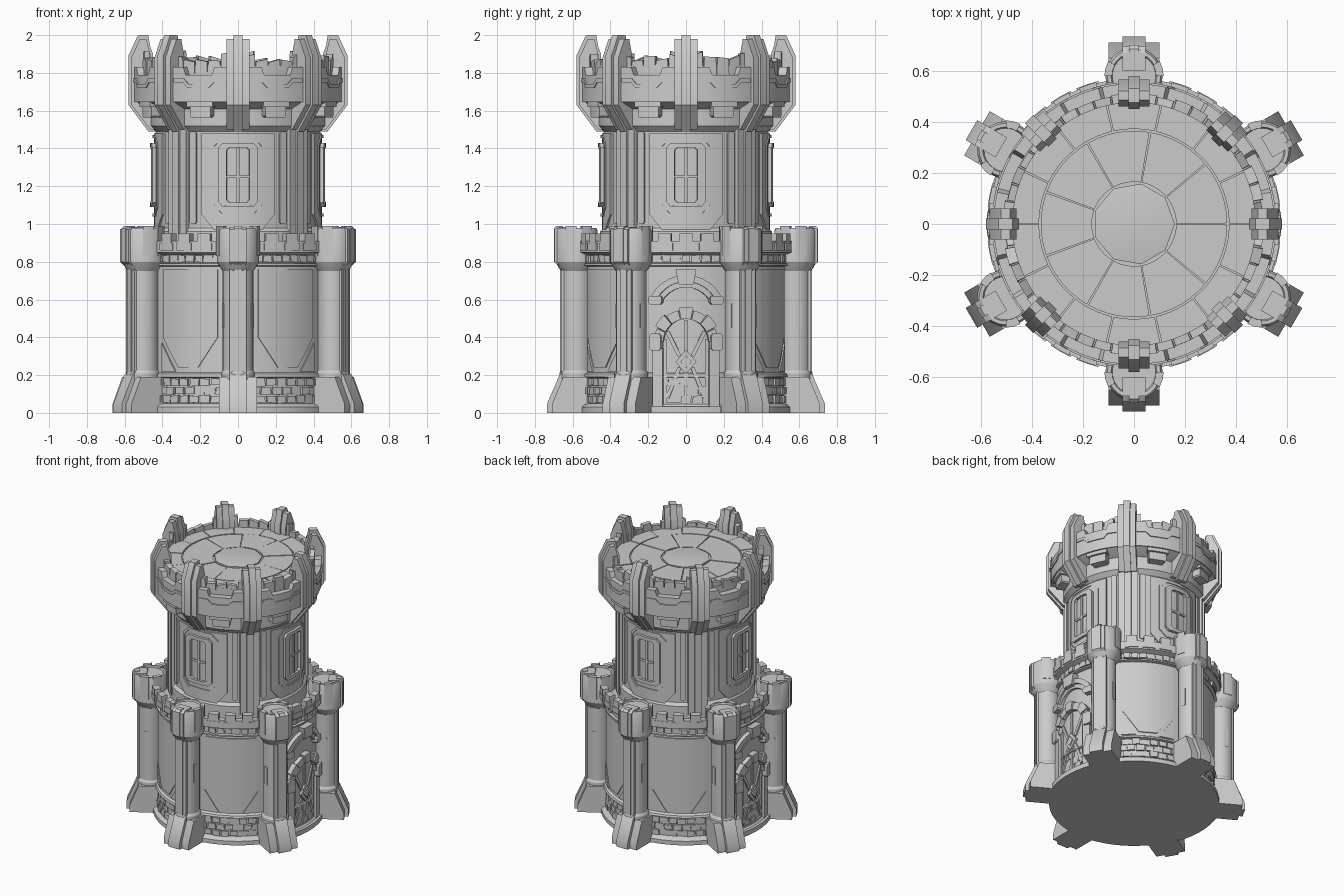
import bpy, bmesh, random
from math import sin, cos, pi, radians, ceil
from mathutils import Vector

random.seed(4)
CARD = [0, 90, 180, 270]
SIX = [30 + 60 * i for i in range(6)]
EIGHT = [45 * i for i in range(8)]


def finish(name, bm, angle=28):
    bmesh.ops.recalc_face_normals(bm, faces=bm.faces[:])
    me = bpy.data.meshes.new(name)
    bm.to_mesh(me)
    bm.free()
    ob = bpy.data.objects.new(name, me)
    bpy.context.collection.objects.link(ob)
    bpy.ops.object.select_all(action='DESELECT')
    ob.select_set(True)
    bpy.context.view_layer.objects.active = ob
    bpy.ops.object.shade_smooth_by_angle(angle=radians(angle))
    return ob


def merge(bm, b):
    tmp = bpy.data.meshes.new("tmp")
    b.to_mesh(tmp)
    b.free()
    bm.from_mesh(tmp)
    bpy.data.meshes.remove(tmp)


def wrap(bm, az, pts, r0, r1):
    """Outline (u, z) bent round the tower axis, thick from radius r0 to r1."""
    b = bmesh.new()
    f = b.faces.new([b.verts.new((u, 0, z)) for u, z in pts])
    ext = bmesh.ops.extrude_face_region(b, geom=[f])['geom']
    for v in ext:
        if isinstance(v, bmesh.types.BMVert):
            v.co.y = 1
    bmesh.ops.triangulate(b, faces=b.faces[:])
    us = [p[0] for p in pts]
    n = ceil((max(us) - min(us)) / 0.045)
    for i in range(1, n):
        u = min(us) + (max(us) - min(us)) * i / n
        bmesh.ops.bisect_plane(b, geom=b.verts[:] + b.edges[:] + b.faces[:],
                               plane_co=(u, 0, 0), plane_no=(1, 0, 0), dist=1e-5)
    for v in b.verts:
        a, r = radians(az) + v.co.x / r1, r0 + (r1 - r0) * v.co.y
        v.co = (r * cos(a), r * sin(a), v.co.z)
    bmesh.ops.recalc_face_normals(b, faces=b.faces[:])
    merge(bm, b)


def slab(bm, az, pts, width):
    """Radial profile (r, z) extruded sideways, centred on the azimuth."""
    a = radians(az)
    d, t = Vector((cos(a), sin(a), 0)), Vector((-sin(a), cos(a), 0))
    rows = [[bm.verts.new(d * r + t * s * width / 2 + Vector((0, 0, z))) for r, z in pts] for s in (-1, 1)]
    bm.faces.new(rows[0])
    bm.faces.new(rows[1][::-1])
    for i in range(len(pts)):
        j = (i + 1) % len(pts)
        bm.faces.new((rows[0][i], rows[1][i], rows[1][j], rows[0][j]))


def lathe(bm, prof, seg=96, c=(0, 0)):
    """Revolve an (r, z) profile; r = 0 at the ends closes it."""
    rings = [[bm.verts.new((c[0] + r * cos(2 * pi * i / seg), c[1] + r * sin(2 * pi * i / seg), z))
              for i in range(seg)] for r, z in prof]
    for p, q in zip(rings, rings[1:]):
        for i in range(seg):
            j = (i + 1) % seg
            bm.faces.new((p[i], p[j], q[j], q[i]))
    bm.faces.new(rings[0])
    bm.faces.new(rings[-1])


def box(u0, u1, z0, z1, c=0):
    """Rectangle outline with optional chamfered corners."""
    if not c:
        return [(u0, z0), (u1, z0), (u1, z1), (u0, z1)]
    return [(u0 + c, z0), (u1 - c, z0), (u1, z0 + c), (u1, z1 - c),
            (u1 - c, z1), (u0 + c, z1), (u0, z1 - c), (u0, z0 + c)]


def frame(bm, az, o, i, r0, r1):
    """Border between two matching outlines."""
    for k in range(len(o)):
        j = (k + 1) % len(o)
        wrap(bm, az, [o[k], o[j], i[j], i[k]], r0, r1)


def arc(r, cz, a0, a1, n=10):
    return [(r * cos(radians(a0 + (a1 - a0) * i / n)), cz + r * sin(radians(a0 + (a1 - a0) * i / n)))
            for i in range(n + 1)]


def bar(bm, az, p, q, w, r0, r1):
    """Thin strip between two (u, z) points."""
    p, q = Vector(p), Vector(q)
    s = (q - p).orthogonal().normalized() * w / 2
    wrap(bm, az, [tuple(p - s), tuple(q - s), tuple(q + s), tuple(p + s)], r0, r1)


def stones(bm, r, z0, z1, rows, n, depth=0.018):
    """Band of rough stones with random width and depth."""
    h = (z1 - z0) / rows
    for k in range(rows):
        for i in range(n):
            w = 2 * pi * r / n
            j = lambda: random.uniform(0, 0.007)
            wrap(bm, 360 * (i + 0.5 * k) / n, [(-w / 2 + j(), z0 + k * h + j()), (w / 2 - j(), z0 + k * h + j()),
                 (w / 2 - j(), z0 + k * h + h - j()), (-w / 2 + j(), z0 + k * h + h - j())],
                 r - 0.02, r + random.uniform(0.2, 1) * depth)


# Lower drum with plinth and terrace
bm = bmesh.new()
lathe(bm, [(0.56, 0), (0.56, 0.03), (0.545, 0.045), (0.525, 0.05), (0.525, 0.185), (0.545, 0.19), (0.54, 0.205),
           (0.525, 0.215), (0.525, 0.775), (0.545, 0.78), (0.545, 0.79), (0.53, 0.795), (0.53, 0.835),
           (0.57, 0.85), (0.57, 0.91), (0.53, 0.91), (0.53, 0.87), (0.40, 0.87)])
finish("lower_drum", bm)

# Rough stone friezes
bm = bmesh.new()
stones(bm, 0.525, 0.05, 0.185, 3, 56)
stones(bm, 0.53, 0.795, 0.838, 1, 64)
finish("stone_friezes", bm)

# Terrace merlons and chamfered wall panels
bm = bmesh.new()
for az in range(0, 360, 60):
    for d in (-11.5, 0, 11.5):
        wrap(bm, az + d, box(-0.035, 0.035, 0.90, 0.95), 0.53, 0.574)
        wrap(bm, az + d, box(-0.045, 0.045, 0.86, 0.90), 0.53, 0.577)
    if az % 180:
        wrap(bm, az, [(-0.17, 0.40), (-0.06, 0.24), (0.06, 0.24), (0.17, 0.40), (0.17, 0.76), (-0.17, 0.76)], 0.5, 0.532)
        for s in (-1, 1):
            wrap(bm, az, [(s * 0.18, 0.22), (s * 0.08, 0.22), (s * 0.18, 0.37)], 0.5, 0.532)
finish("terrace_merlons_and_panels", bm)

# Six corner turrets
bm = bmesh.new()
for az in SIX:
    c = (0.58 * cos(radians(az)), 0.58 * sin(radians(az)))
    lathe(bm, [(0.09, 0), (0.09, 0.21), (0.081, 0.225), (0.081, 0.75), (0.095, 0.77), (0.112, 0.80), (0.112, 0.965),
               (0.104, 0.98), (0.09, 0.98), (0.085, 0.97)], 28, c)
finish("turrets", bm)

# Turret feet, ribs and cap clasps
bm = bmesh.new()
for az in SIX:
    slab(bm, az, [(0.48, 0), (0.71, 0), (0.71, 0.045), (0.65, 0.19), (0.48, 0.19)], 0.2)
    slab(bm, az, [(0.48, 0), (0.735, 0), (0.735, 0.05), (0.67, 0.20), (0.66, 0.21), (0.48, 0.21)], 0.09)
    slab(bm, az, [(0.58, 0.2), (0.666, 0.2), (0.666, 0.77), (0.7, 0.80), (0.7, 0.975), (0.685, 0.99), (0.65, 0.99), (0.65, 0.96), (0.58, 0.96)], 0.04)
    slab(bm, az, [(0.6, 0.2), (0.659, 0.2), (0.659, 0.77), (0.695, 0.80), (0.695, 0.97), (0.67, 0.985), (0.6, 0.985)], 0.09)
    a = radians(az)
    for s in (-1, 1):
        # small arrow slits on the shaft sides and raised cap blocks
        for k, z0, z1, rr in ((75, 0.45, 0.58, 0.084), (75, 0.83, 0.99, 0.116), (120, 0.83, 0.99, 0.116)):
            b = bmesh.new()
            wrap(b, az + s * k, box(-0.014, 0.014, z0, z1) if rr < 0.1 else box(-0.03, 0.03, z0, z1), rr - 0.03, rr)
            bmesh.ops.translate(b, verts=b.verts[:], vec=(0.58 * cos(a), 0.58 * sin(a), 0))
            merge(bm, b)
finish("turret_feet_and_ribs", bm)

# Two arched doorways on opposite sides
door, arch = bmesh.new(), bmesh.new()
for az in (0, 180):
    leaf = [(-0.125, 0.03), (0.125, 0.03)] + arc(0.125, 0.375, 0, 180)
    wrap(door, az, leaf, 0.5, 0.532)
    wrap(arch, az, box(-0.19, 0.19, 0, 0.035), 0.5, 0.575)
    for s in (-1, 1):
        wrap(arch, az, box(min(s * 0.125, s * 0.18), max(s * 0.125, s * 0.18), 0.03, 0.34), 0.5, 0.56)
        wrap(arch, az, box(min(s * 0.135, s * 0.2), max(s * 0.135, s * 0.2), 0.33, 0.42, 0.012), 0.5, 0.575)
        wrap(arch, az, box(min(s * 0.13, s * 0.205), max(s * 0.13, s * 0.205), 0.575, 0.62, 0.01), 0.5, 0.565)
        bar(door, az, (s * 0.035, 0.3), (s * 0.10, 0.43), 0.02, 0.5, 0.542)
        bar(door, az, (s * 0.035, 0.24), (s * 0.10, 0.08), 0.02, 0.5, 0.542)
        bar(door, az, (s * 0.113, 0.03), (s * 0.113, 0.39), 0.022, 0.5, 0.542)
    bar(door, az, (0, 0.03), (0, 0.49), 0.02, 0.5, 0.54)
    bar(door, az, (-0.12, 0.045), (0.12, 0.045), 0.02, 0.5, 0.542)
    wrap(door, az, [(-0.055, 0.27), (0, 0.205), (0.055, 0.27), (0, 0.335)], 0.5, 0.548)
    wrap(door, az, [(-0.03, 0.27), (0, 0.235), (0.03, 0.27), (0, 0.305)], 0.5, 0.556)
    for i in range(7):  # voussoirs
        a0, a1 = 180 * i / 7 + 1, 180 * (i + 1) / 7 - 1
        ro = 0.185 if i % 2 else 0.172
        wrap(arch, az, arc(0.122, 0.375, a0, a1, 3) + arc(ro, 0.375, a1, a0, 3), 0.5, 0.565 if i % 2 else 0.557)
    wrap(arch, az, arc(0.18, 0.515, 28, 152) + arc(0.215, 0.515, 152, 28), 0.5, 0.555)
    wrap(arch, az, arc(0.15, 0.515, 28, 152) + arc(0.18, 0.515, 152, 28), 0.5, 0.543)
    wrap(arch, az, [(-0.04, 0.68), (0.04, 0.68), (0.055, 0.76), (-0.055, 0.76)], 0.5, 0.572)
finish("door_leaves", door)
finish("door_arches", arch)

# Upper drum flaring into the crown
bm = bmesh.new()
lathe(bm, [(0.43, 0.86), (0.455, 0.865), (0.455, 0.96), (0.436, 0.98), (0.436, 1.49), (0.465, 1.52), (0.465, 1.61),
           (0.53, 1.64), (0.545, 1.65), (0.545, 1.77), (0.53, 1.785), (0.505, 1.785), (0.505, 1.84), (0.475, 1.84), (0.475, 1.82)])
finish("upper_drum", bm)

# Four windows with chamfered surrounds
bm = bmesh.new()
for az in CARD:
    wrap(bm, az, [(-0.13, 0.97), (0.13, 0.97), (0.2, 1.05), (0.2, 1.48), (-0.2, 1.48), (-0.2, 1.05)], 0.41, 0.446)
    frame(bm, az, box(-0.145, 0.145, 1.04, 1.47, 0.05), box(-0.13, 0.13, 1.055, 1.455, 0.045), 0.42, 0.452)
    frame(bm, az, box(-0.105, 0.105, 1.09, 1.43, 0.025), box(-0.062, 0.062, 1.115, 1.405, 0.015), 0.42, 0.465)
    bar(bm, az, (0, 1.11), (0, 1.41), 0.014, 0.42, 0.455)
    bar(bm, az, (-0.065, 1.25), (0.065, 1.25), 0.014, 0.42, 0.455)
finish("windows", bm)

# Diagonal pilasters between the windows
bm = bmesh.new()
for az in EIGHT[1::2]:
    slab(bm, az, [(0.40, 0.9), (0.455, 0.9), (0.455, 1.55), (0.40, 1.55)], 0.13)
    slab(bm, az, [(0.40, 0.9), (0.468, 0.9), (0.468, 1.55), (0.40, 1.55)], 0.045)
    for s in (-1, 1):
        wrap(bm, az + s * 12.5, box(-0.02, 0.02, 1.0, 1.49, 0.01), 0.41, 0.446)
finish("pilasters", bm)

# Eight tall crown buttresses, each a stepped triple fin
bm = bmesh.new()
for az in EIGHT:
    slab(bm, az, [(0.44, 1.49), (0.475, 1.49), (0.58, 1.63), (0.58, 1.89), (0.53, 2.0), (0.475, 2.0), (0.465, 1.94), (0.45, 1.9), (0.45, 1.8), (0.44, 1.8)], 0.045)
    slab(bm, az, [(0.44, 1.5), (0.465, 1.5), (0.565, 1.63), (0.565, 1.88), (0.52, 1.98), (0.485, 1.98), (0.46, 1.88), (0.46, 1.8), (0.44, 1.8)], 0.12)
finish("crown_buttresses", bm)

# Crown band tabs, corbels and broken parapet
bm = bmesh.new()
for az in EIGHT:
    m = az + 22.5
    wrap(bm, m, box(-0.06, 0.06, 1.565, 1.66, 0.008), 0.44, 0.525)
    wrap(bm, m, box(-0.075, 0.075, 1.62, 1.67), 0.44, 0.54)
    wrap(bm, m, [(-0.155, 1.645), (0.155, 1.645), (0.155, 1.83), (0.09, 1.83), (0.075, 1.79), (-0.075, 1.79), (-0.09, 1.83), (-0.155, 1.83)], 0.5, 0.55)
    wrap(bm, m, [(-0.15, 1.75), (-0.09, 1.75), (-0.06, 1.72), (0.06, 1.72), (0.09, 1.75), (0.15, 1.75), (0.15, 1.77), (0.085, 1.77), (0.055, 1.74), (-0.055, 1.74), (-0.085, 1.77), (-0.15, 1.77)], 0.5, 0.557)
    n = 5
    for i in range(n):
        w, top = 0.36 / n, 1.9 - 0.025 * (i in (1, 2, 3))
        u = -0.18 + w * i
        wrap(bm, m, [(u, 1.78), (u + w, 1.78), (u + w - 0.004, top + random.uniform(-0.02, 0.02)),
                     (u + 0.004, top + random.uniform(-0.02, 0.02))], 0.475, random.uniform(0.5, 0.515))
finish("crown_parapet", bm)

# Roof floor: centre slab, two rings of flat tiles
bm = bmesh.new()
lathe(bm, [(0.48, 1.8), (0.48, 1.825)], 48)
lathe(bm, [(0.16, 1.82), (0.16, 1.836), (0.15, 1.838)], 9)
for n, ri, ro in ((9, 0.165, 0.365), (14, 0.372, 0.48)):
    for i in range(n):
        w = 2 * pi * ro / n / 2 - 0.003
        wrap(bm, 360 * (i + 0.5) / n, box(-w, w, 1.81, 1.834 + random.uniform(-0.003, 0.003)), ri, ro)
finish("roof_floor", bm)
